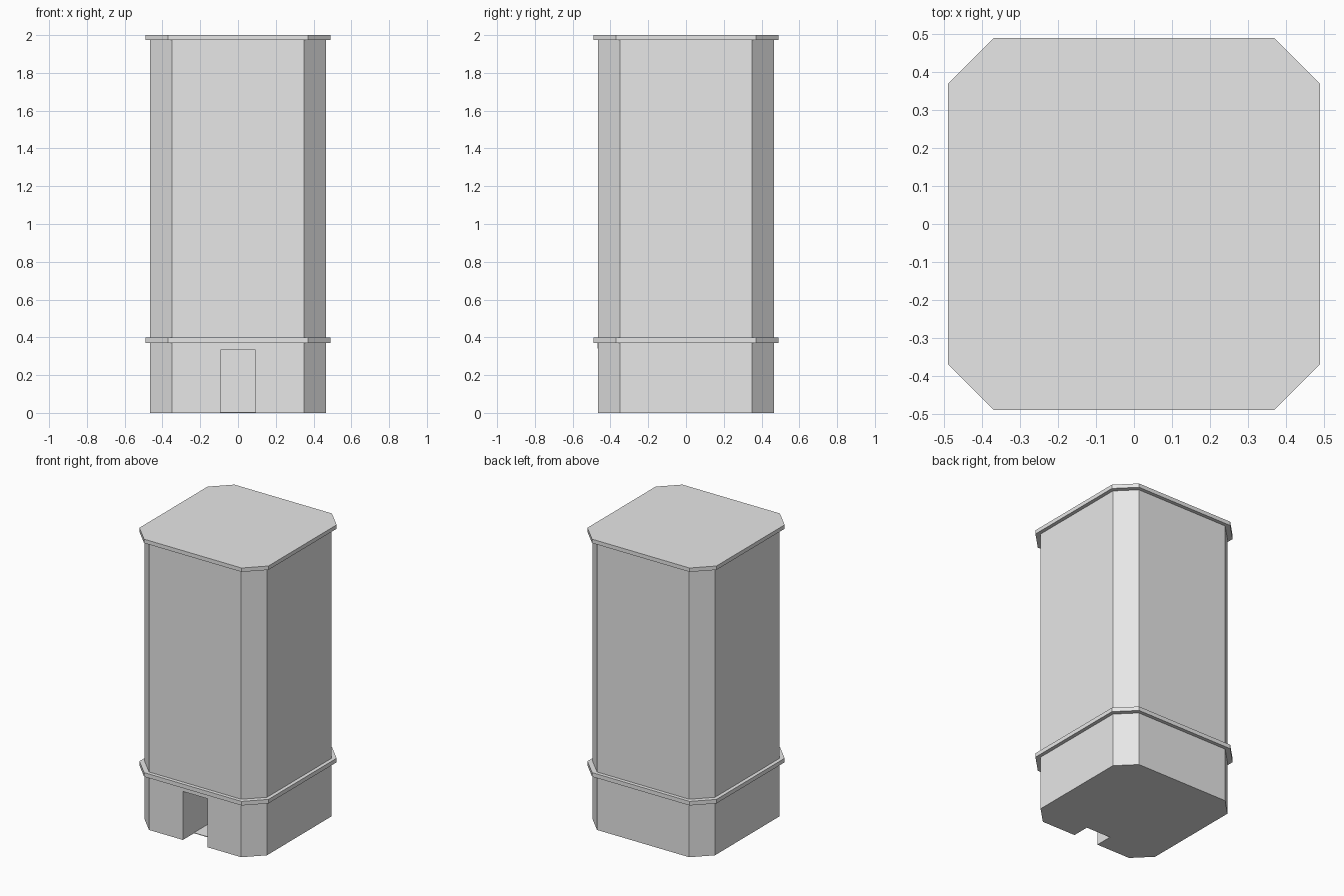
import bpy
import bmesh

cube = bpy.data.objects.get("Cube")
if cube:
    bpy.data.objects.remove(cube, do_unlink=True)

# One plain grey for the whole tower
grey = bpy.data.materials.new("plain_grey")
grey.use_nodes = True
grey.diffuse_color = (0.8, 0.8, 0.8, 1)
grey.node_tree.nodes["Principled BSDF"].inputs["Base Color"].default_value = (0.8, 0.8, 0.8, 1)


def prism(name, outline, z0, z1):
    """Extrude a counter-clockwise outline from z0 up to z1."""
    bm = bmesh.new()
    base = bm.faces.new([bm.verts.new((x, y, z0)) for x, y in outline])
    top = bmesh.ops.extrude_face_region(bm, geom=[base])["geom"]
    verts = [v for v in top if isinstance(v, bmesh.types.BMVert)]
    bmesh.ops.translate(bm, vec=(0, 0, z1 - z0), verts=verts)
    bmesh.ops.recalc_face_normals(bm, faces=bm.faces)
    mesh = bpy.data.meshes.new(name)
    bm.to_mesh(mesh)
    bm.free()
    mesh.materials.append(grey)
    obj = bpy.data.objects.new(name, mesh)
    bpy.context.collection.objects.link(obj)
    return obj


def octagon(half, flat):
    """Square with chamfered corners."""
    return [(flat, -half), (half, -flat), (half, flat), (flat, half),
            (-flat, half), (-half, flat), (-half, -flat), (-flat, -half)]


def rect(half_x, y0, y1):
    return [(-half_x, y0), (half_x, y0), (half_x, y1), (-half_x, y1)]


# Tower body with its two overhanging slabs
body = prism("tower_body", octagon(0.465, 0.35), 0, 1.98)
prism("ledge_ring", octagon(0.49, 0.37), 0.37, 0.398)
prism("roof_slab", octagon(0.49, 0.37), 1.973, 2.0)

# Doorway passage cut into the front
cutter = prism("doorway_cutter", rect(0.093, -0.6, -0.1), -0.1, 0.333)
cutter.hide_render = True
cutter.hide_viewport = True
cutter.display_type = 'WIRE'
cut = body.modifiers.new("doorway", 'BOOLEAN')
cut.operation = 'DIFFERENCE'
cut.solver = 'EXACT'
cut.object = cutter

# Bake the cut, then drop the helper
bpy.context.view_layer.update()
graph = bpy.context.evaluated_depsgraph_get()
baked = bpy.data.meshes.new_from_object(body.evaluated_get(graph))
body.modifiers.clear()
body.data = baked
bpy.data.objects.remove(cutter, do_unlink=True)

# Passage floor starts behind the wall thickness; thin lintel over the door
prism("passage_floor", rect(0.093, -0.345, -0.1), 0, 0.004)
prism("door_lintel", rect(0.13, -0.469, -0.46), 0.34, 0.375)
